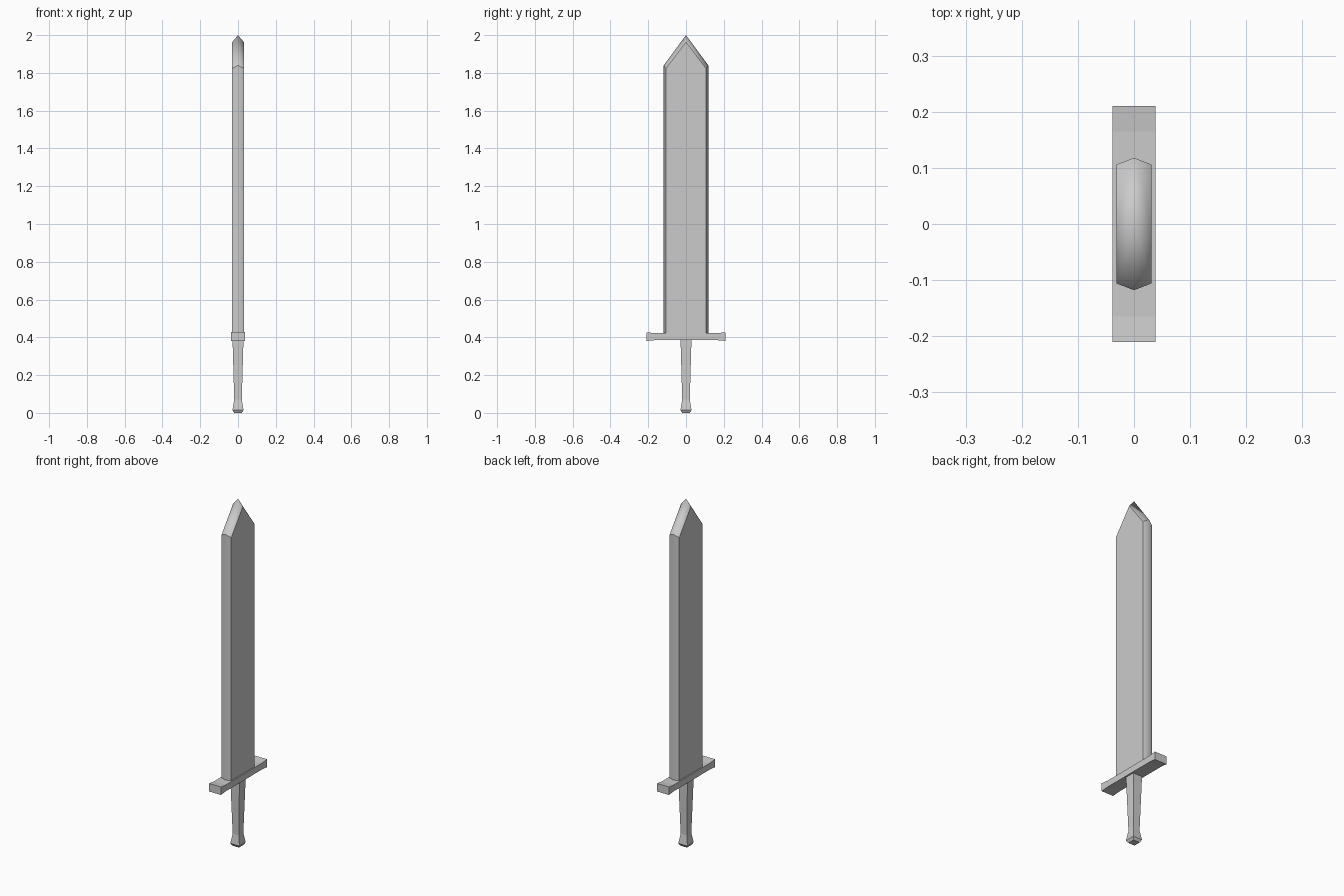
import bpy, bmesh

if "Cube" in bpy.data.objects:
    bpy.data.objects.remove(bpy.data.objects["Cube"])


def finish(name, bm):
    bmesh.ops.recalc_face_normals(bm, faces=bm.faces[:])
    mesh = bpy.data.meshes.new(name)
    bm.to_mesh(mesh)
    bm.free()
    obj = bpy.data.objects.new(name, mesh)
    bpy.context.collection.objects.link(obj)
    return obj


# Blade: flat-sided outline with bevels meeting in a central cutting edge
ridge = [(-0.118, 0.40), (-0.118, 1.84), (0, 2.0), (0.118, 1.84), (0.118, 0.40)]
flat = [(-0.106, 0.40), (-0.106, 1.823), (0, 1.963), (0.106, 1.823), (0.106, 0.40)]
bm = bmesh.new()
edge = [bm.verts.new((0, y, z)) for y, z in ridge]
for x in (-0.031, 0.031):
    side = [bm.verts.new((x, y, z)) for y, z in flat]
    bm.faces.new(side)
    for i in range(5):
        j = (i + 1) % 5
        bevel = bm.faces.new((side[i], side[j], edge[j], edge[i]))
        bevel.smooth = i < 4
        bm.edges.get((side[i], side[j])).smooth = False
    for i in (0, 1, 3, 4):
        bm.edges.get((side[i], edge[i])).smooth = False
finish("blade", bm)

# Crossguard: bar that flares slightly towards its ends
guard = [(-0.21, 0.381, 0.427), (-0.165, 0.385, 0.422), (0.165, 0.385, 0.422), (0.21, 0.381, 0.427)]
bm = bmesh.new()
outline = [(y, top) for y, low, top in guard] + [(y, low) for y, low, top in reversed(guard)]
face = bm.faces.new([bm.verts.new((-0.038, y, z)) for y, z in outline])
out = bmesh.ops.extrude_face_region(bm, geom=[face])
bmesh.ops.translate(bm, vec=(0.076, 0, 0),
                    verts=[v for v in out["geom"] if isinstance(v, bmesh.types.BMVert)])
finish("crossguard", bm)

# Grip: tapered square bar ending in a small flared pommel
bm = bmesh.new()
rings = []
for z, r in [(0, 0.02), (0.015, 0.029), (0.07, 0.02), (0.39, 0.029)]:
    rings.append([bm.verts.new((sx * r, sy * r, z))
                  for sx, sy in ((-1, -1), (1, -1), (1, 1), (-1, 1))])
for a, b in zip(rings, rings[1:]):
    for i in range(4):
        j = (i + 1) % 4
        bm.faces.new((a[i], a[j], b[j], b[i]))
bm.faces.new(rings[0])
bm.faces.new(rings[-1])
finish("grip", bm)
